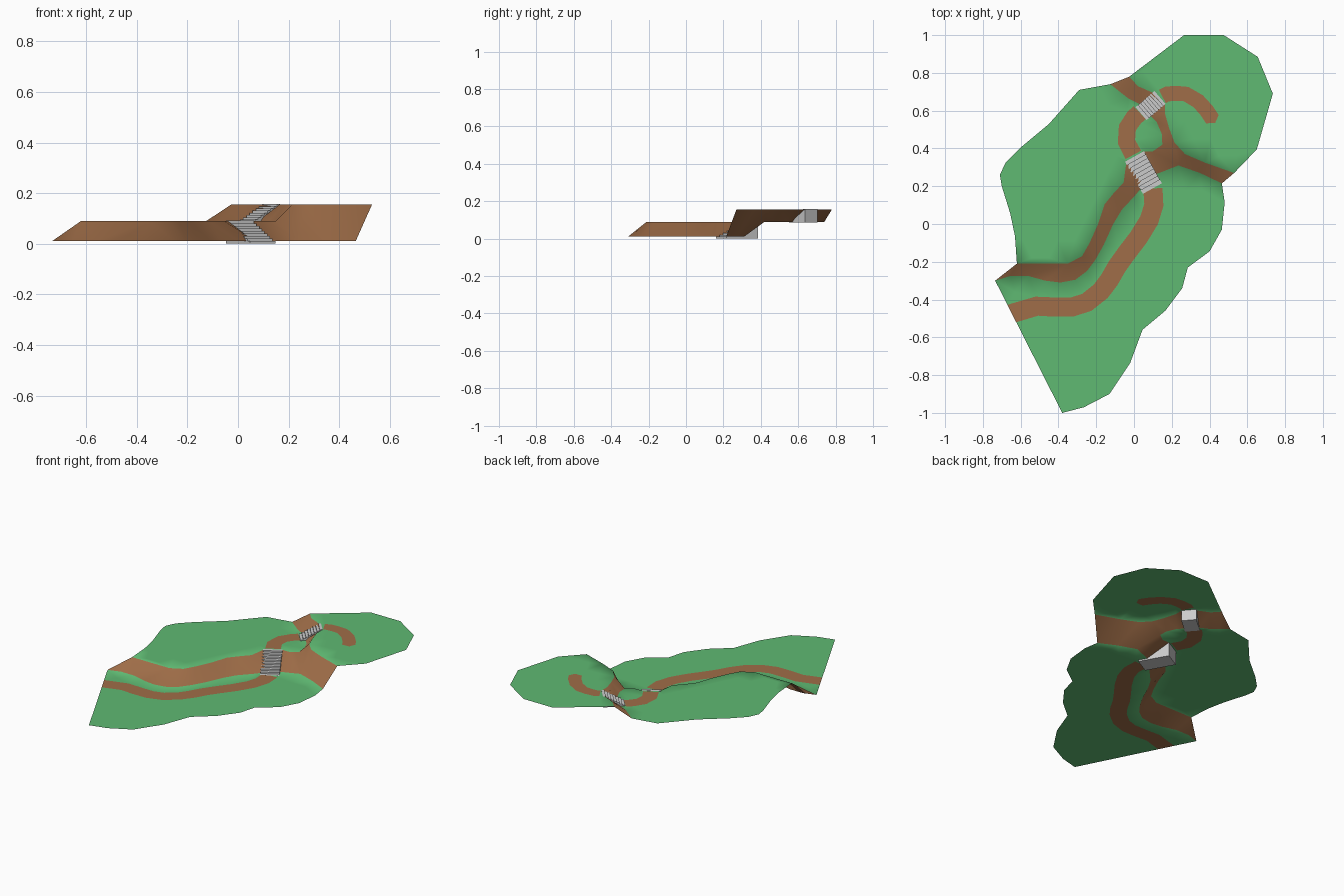
import bpy, bmesh
from mathutils import Vector
from mathutils.geometry import delaunay_2d_cdt

if "Cube" in bpy.data.objects:
    bpy.data.objects.remove(bpy.data.objects["Cube"])


def material(name, rgb):
    m = bpy.data.materials.new(name)
    m.diffuse_color = (*rgb, 1)
    m.use_nodes = True
    m.node_tree.nodes["Principled BSDF"].inputs["Base Color"].default_value = m.diffuse_color
    return m


grass = material("grass green", (0.115, 0.49, 0.17))
earth = material("earth brown", (0.35, 0.155, 0.065))
stone = material("stone grey", (0.60, 0.60, 0.60))

LEVELS = [0.01, 0.09, 0.156]   # lower, middle and upper plateau

# Outer rims of each plateau, counter-clockwise
low_rim = [(-.735, -.30), (-.38, -1), (-.265, -.97), (-.13, -.9), (-.02, -.735),
           (.045, -.56), (.165, -.46), (.255, -.34), (.285, -.23), (.40, -.145),
           (.465, -.03), (.48, .115), (.465, .215)]
up_rim = [(.53, .27), (.65, .395), (.735, .69), (.655, .885), (.475, 1), (.265, 1),
          (-.025, .78)]
mid_rim = [(-.125, .74), (-.29, .71), (-.45, .53), (-.6, .405), (-.68, .325),
           (-.71, .26), (-.7, .2), (-.655, .055), (-.63, -.065), (-.62, -.21)]

# Cliff feet and cliff tops, closing each plateau
low_cliff = [(.35, .27), (.235, .31), (.12, .265), (.07, .23), (.005, .15),
             (-.065, .075), (-.11, 0), (-.16, -.11), (-.205, -.19), (-.25, -.25),
             (-.31, -.295), (-.39, -.31), (-.47, -.30), (-.56, -.275), (-.655, -.275)]
mid_cliff = [(-.35, -.21), (-.275, -.17), (-.235, -.1), (-.19, 0), (-.155, .105),
             (-.11, .16), (-.055, .22), (-.04, .33), (.05, .385), (.10, .385),
             (.15, .42), (.148, .475), (.12, .54), (.08, .58), (.03, .635),
             (-.03, .665), (-.075, .70)]
up_cliff = [(.02, .73), (.1, .695), (.165, .64), (.165, .58), (.185, .51),
            (.215, .43), (.27, .37), (.375, .325)]


def strip(centre, half):
    """Outline of a path of constant width along a centre line."""
    pts = [Vector(p) for p in centre]
    left, right = [], []
    for i, p in enumerate(pts):
        d = (pts[min(i + 1, len(pts) - 1)] - pts[max(i - 1, 0)]).normalized()
        n = Vector((-d.y, d.x)) * half
        left.append(tuple(p + n))
        right.append(tuple(p - n))
    return right + left[::-1]


paths = [
    strip([(.10, .188), (.105, .10), (.08, .02), (.025, -.07), (-.04, -.155),
           (-.09, -.225), (-.13, -.295), (-.175, -.355), (-.25, -.415), (-.33, -.44),
           (-.42, -.44), (-.515, -.435), (-.65, -.475), (-.75, -.505)], .051),
    strip([(-.003, .366), (-.04, .435), (-.035, .51), (.0, .562), (.03, .59)], .047),
    strip([(.15, .675), (.175, .688), (.22, .692), (.275, .688), (.34, .65),
           (.385, .60), (.415, .555)], .04)
    ]
paths[2].insert(7, (.43, .535))   # rounded path end

plateaus = [low_rim + low_cliff, mid_rim + mid_cliff, up_rim + up_cliff]
outline = low_rim + up_rim + mid_rim


def inside(p, poly):
    hit = False
    for (ax, ay), (bx, by) in zip(poly, poly[1:] + poly[:1]):
        if (ay > p[1]) != (by > p[1]) and p[0] < ax + (p[1] - ay) * (bx - ax) / (by - ay):
            hit = not hit
    return hit


# Terrain sheet: all outlines triangulated together, with a loose grid inside
coords, loops = [], []
for poly in plateaus + [outline] + paths:
    loops.append(list(range(len(coords), len(coords) + len(poly))))
    coords += [Vector(p) for p in poly]
fixed = list(coords)
for i in range(-8, 9):
    for j in range(-10, 11):
        p = Vector((i * .09 + (j % 2) * .045, j * .09))
        if any(inside(p, q) for q in plateaus) and min((p - f).length for f in fixed) > .045:
            coords.append(p)
verts, _, faces, _, _, origin = delaunay_2d_cdt(coords, [], loops, 0, 1e-4)

bm = bmesh.new()
bv = [bm.verts.new((v.x, v.y, LEVELS[0])) for v in verts]
for f, src in zip(faces, origin):
    if 3 not in src:
        continue
    face = bm.faces.new([bv[i] for i in f])
    face.smooth = True
    level = [k for k in src if k < 3]
    on_path = any(k > 3 for k in src)
    face.material_index = 0 if level and not on_path else 1
    for i in f:
        if level:
            bv[i].co.z = LEVELS[level[0]]
bmesh.ops.delete(bm, geom=[v for v in bm.verts if not v.link_faces], context='VERTS')
bm.normal_update()
mesh = bpy.data.meshes.new("terrain")
bm.to_mesh(mesh)
bm.free()
mesh.materials.append(grass)
mesh.materials.append(earth)
bpy.context.collection.objects.link(bpy.data.objects.new("terrain", mesh))


def stairs(name, top, foot, width, z0, z1, steps):
    """Solid flight of steps descending from top to foot."""
    top, run = Vector(top), Vector(foot) - Vector(top)
    side = Vector((-run.y, run.x)).normalized() * width / 2
    profile = [(0, z0)]
    for i in range(steps):
        z = z1 - (z1 - z0) * i / steps
        profile += [(i / steps, z), ((i + 1) / steps, z)]
    profile.append((1, z0))
    bm = bmesh.new()
    ring = [bm.verts.new((*(top + run * t + side), z)) for t, z in profile]
    face = bm.faces.new(ring)
    ext = bmesh.ops.extrude_face_region(bm, geom=[face])
    moved = [g for g in ext["geom"] if isinstance(g, bmesh.types.BMVert)]
    bmesh.ops.translate(bm, verts=moved, vec=(-2 * side.x, -2 * side.y, 0))
    if not any(ring[0] in f.verts and len(f.verts) > 4 for f in bm.faces):
        bm.faces.new(ring)
    bmesh.ops.recalc_face_normals(bm, faces=bm.faces)
    me = bpy.data.meshes.new(name)
    bm.to_mesh(me)
    bm.free()
    me.materials.append(stone)
    bpy.context.collection.objects.link(bpy.data.objects.new(name, me))


stairs("lower_stairs", (.0025, .3575), (.0975, .1875), .115, 0, .091, 9)
stairs("upper_stairs", (.1375, .67), (.0375, .584), .09, .086, .157, 8)
